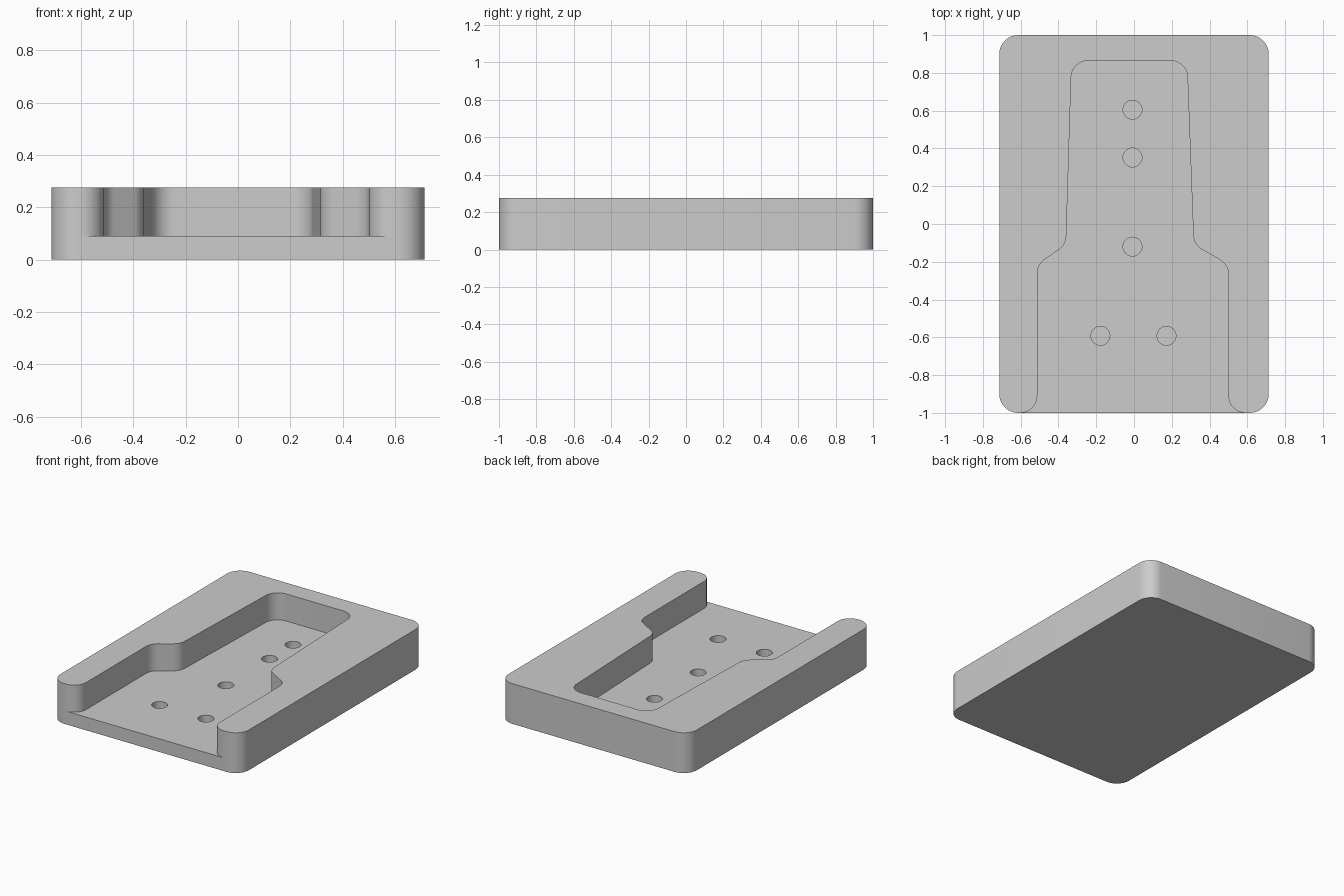
import bpy, bmesh, math
from mathutils import Vector

cube = bpy.data.objects.get("Cube")
if cube:
    bpy.data.objects.remove(cube, do_unlink=True)

HEIGHT, FLOOR, HOLE_BOTTOM = 0.275, 0.09, 0.03
STEPS = 10
FLARE = 0.09
COLOUR = (0.604, 0.604, 0.604, 1)

grey = bpy.data.materials.new("plain grey")
grey.use_nodes = True
grey.diffuse_color = COLOUR
grey.node_tree.nodes["Principled BSDF"].inputs["Base Color"].default_value = COLOUR


def arc(cx, cy, r, start, end, steps=STEPS):
    """Points on an arc between two angles in degrees."""
    angles = [math.radians(start + (end - start) * k / steps) for k in range(steps + 1)]
    return [Vector((cx + r * math.cos(t), cy + r * math.sin(t))) for t in angles]


def fillet(before, corner, after, r):
    """Arc that rounds a corner between two neighbouring points."""
    p = Vector(corner)
    a = (Vector(before) - p).normalized()
    b = (Vector(after) - p).normalized()
    half = a.angle(b) / 2
    centre = p + (a + b).normalized() * (r / math.sin(half))
    reach = r / math.tan(half)
    start, end = p + a * reach - centre, p + b * reach - centre
    return [centre + start.lerp(end, k / STEPS).normalized() * r for k in range(STEPS + 1)]


def wall(bm, loop, z0, z1):
    """Vertical faces along a closed outline."""
    low = [bm.verts.new((p.x, p.y, z0)) for p in loop]
    high = [bm.verts.new((p.x, p.y, z1)) for p in loop]
    for i in range(len(loop)):
        bm.faces.new((low[i - 1], low[i], high[i], high[i - 1]))


def cap(bm, loops, z):
    """Flat face inside the first outline, with the others as holes."""
    edges = []
    for loop in loops:
        verts = [bm.verts.new((p.x, p.y, z)) for p in loop]
        edges += [bm.edges.new((verts[i - 1], verts[i])) for i in range(len(verts))]
    bmesh.ops.triangle_fill(bm, edges=edges, use_beauty=True, normal=(0, 0, 1))


# Rounded outer outline, split at the open front
front_left = arc(-0.613, -0.9, 0.1, 180, 270)
others = (arc(0.613, -0.9, 0.1, 270, 360) + arc(0.613, 0.9, 0.1, 0, 90)
          + arc(-0.613, 0.9, 0.1, 90, 180))

# Stepped pocket outline, flared where it meets the front
corners = [(0.5, -0.91), (0.5, -0.215), (0.316, -0.11), (0.28, 0.865),
           (-0.33, 0.865), (-0.36, -0.11), (-0.512, -0.215), (-0.512, -0.91)]
pocket = arc(0.5 + FLARE, -0.91, FLARE, 270, 180)
for before, corner, after in zip(corners, corners[1:], corners[2:]):
    pocket += fillet(before, corner, after, 0.09)
pocket += arc(-0.512 - FLARE, -0.91, FLARE, 0, -90)

base = front_left + [pocket[-1], pocket[0]] + others
rim = others + front_left + pocket[::-1]

# Round blind holes in the pocket floor
centres = [(-0.008, 0.605), (-0.008, 0.352), (-0.008, -0.12), (-0.178, -0.592), (0.172, -0.592)]
holes = [arc(x, y, 0.05, 0, 360, 32)[:-1] for x, y in centres]

# Join all the surfaces into one closed block
bm = bmesh.new()
cap(bm, [base], 0)
wall(bm, base, 0, FLOOR)
wall(bm, rim, FLOOR, HEIGHT)
cap(bm, [rim], HEIGHT)
cap(bm, [pocket] + holes, FLOOR)
for hole in holes:
    wall(bm, hole, HOLE_BOTTOM, FLOOR)
    cap(bm, [hole], HOLE_BOTTOM)
bmesh.ops.remove_doubles(bm, verts=bm.verts[:], dist=0.0001)
bmesh.ops.recalc_face_normals(bm, faces=bm.faces[:])
mesh = bpy.data.meshes.new("tray_block")
bm.to_mesh(mesh)
bm.free()
mesh.materials.append(grey)
block = bpy.data.objects.new("tray_block", mesh)
bpy.context.collection.objects.link(block)

# Smooth the rounded corners and keep the rims sharp
bpy.ops.object.select_all(action='DESELECT')
block.select_set(True)
bpy.context.view_layer.objects.active = block
bpy.ops.object.shade_smooth_by_angle(angle=math.radians(30))
